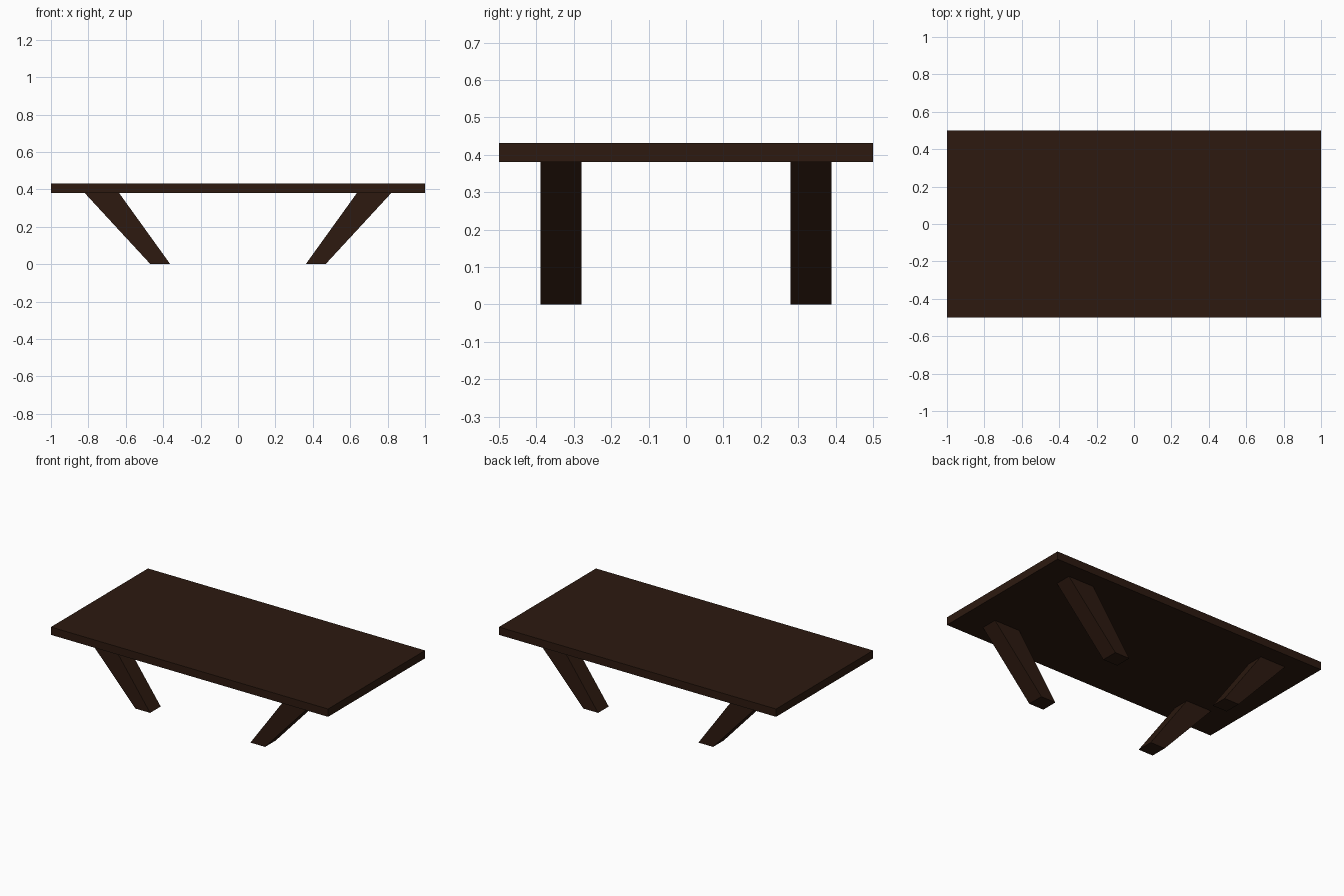
import bpy, bmesh

if "Cube" in bpy.data.objects:
    bpy.data.objects.remove(bpy.data.objects["Cube"])

wood = bpy.data.materials.new("dark_wood")
wood.diffuse_color = (0.026, 0.010, 0.005, 1)
wood.use_nodes = True
wood.node_tree.nodes["Principled BSDF"].inputs["Base Color"].default_value = wood.diffuse_color


def extrude_profile(name, profile, y0, y1):
    """Extrude an x/z outline from y0 to y1."""
    bm = bmesh.new()
    face = bm.faces.new([bm.verts.new((x, y0, z)) for x, z in profile])
    new = bmesh.ops.extrude_face_region(bm, geom=[face])["geom"]
    bmesh.ops.translate(bm, vec=(0, y1 - y0, 0),
                        verts=[v for v in new if isinstance(v, bmesh.types.BMVert)])
    bmesh.ops.recalc_face_normals(bm, faces=bm.faces)
    mesh = bpy.data.meshes.new(name)
    bm.to_mesh(mesh)
    bm.free()
    mesh.materials.append(wood)
    obj = bpy.data.objects.new(name, mesh)
    bpy.context.collection.objects.link(obj)
    return obj


# Flat rectangular top
TOP_Z, UNDER_Z = 0.432, 0.381
extrude_profile("tabletop", [(-1, UNDER_Z), (1, UNDER_Z), (1, TOP_Z), (-1, TOP_Z)], -0.5, 0.5)

# Four tapered legs, leaning inwards towards the floor
for side, sx in (("left", -1), ("right", 1)):
    for end, sy in (("front", -1), ("back", 1)):
        outline = [(sx * x, z) for x, z in
                   ((0.362, 0), (0.468, 0), (0.82, UNDER_Z), (0.636, UNDER_Z))]
        extrude_profile(f"{end}_{side}_leg", outline, sy * 0.28, sy * 0.389)
